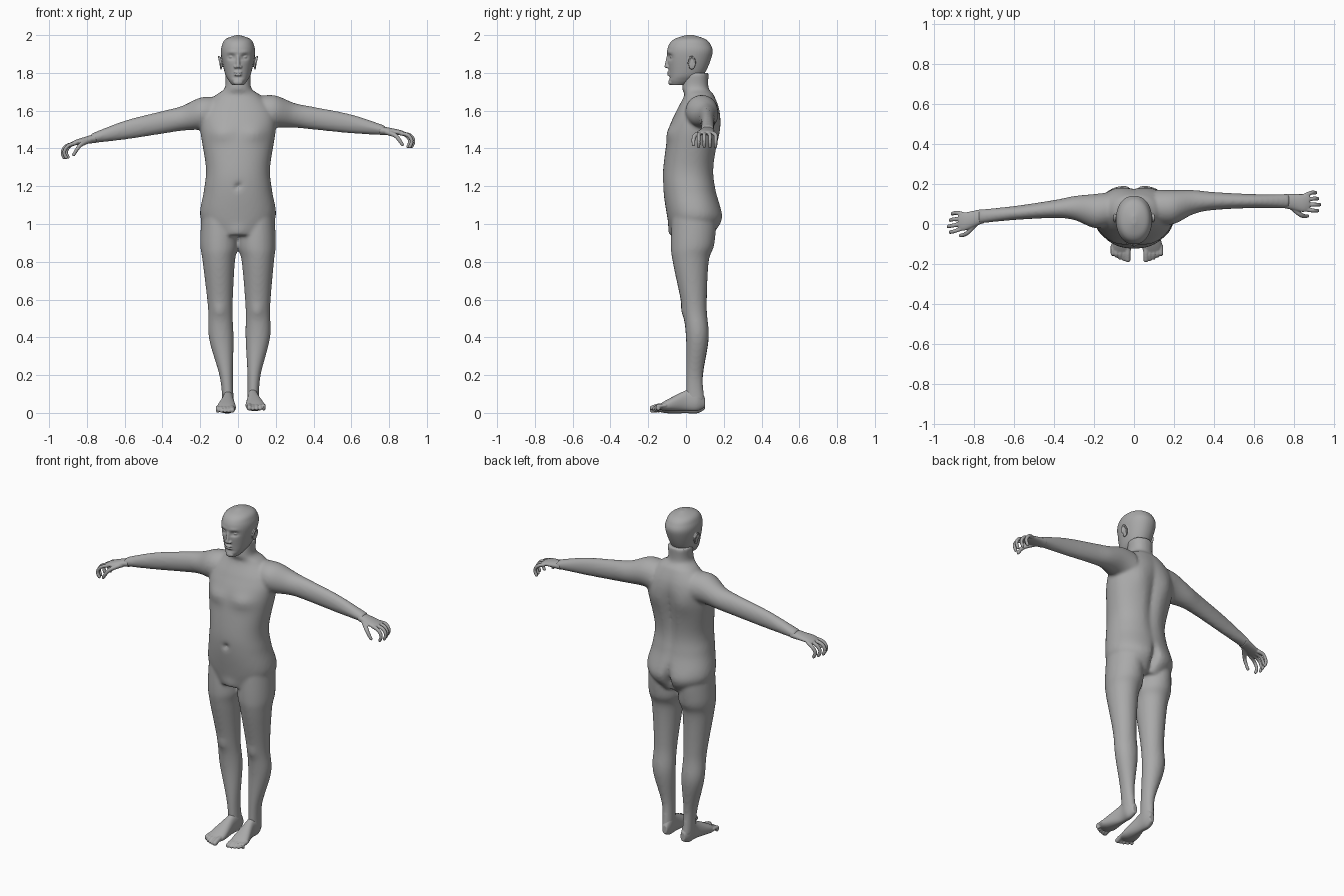
import bpy, bmesh, math
from mathutils import Vector, Matrix

cube = bpy.data.objects.get("Cube")
if cube:
    bpy.data.objects.remove(cube, do_unlink=True)

GREY = (0.4, 0.4, 0.4, 1)
skin = bpy.data.materials.new("plain_grey")
skin.use_nodes = True
skin.diffuse_color = GREY
skin.node_tree.nodes["Principled BSDF"].inputs["Base Color"].default_value = GREY

AXES = {"x": lambda station, a, b: Vector((station, b, a)),
        "y": lambda station, a, b: Vector((a, station, b)),
        "z": lambda station, a, b: Vector((a, b, station))}


def left_pose(point):
    return Vector(point)


def right_arm_pose(point):
    """Mirror to the right, with the arm hanging lower and further forward."""
    x, y, z = point
    bend = x + max(0, x - .77)
    return Vector((-x, y - .1 * bend, z - .055 * bend))


def right_leg_pose(point):
    """Mirror to the right, with the stance shifting toward the ankle."""
    x, y, z = point
    shift = .03 * max(0, 1 - z / .9)
    return Vector((shift - x, y, z - shift * .4))


def spline(rows, steps):
    """Smooth in-between values for a list of equal-length rows."""
    result = []
    last = len(rows) - 1
    for index in range(last):
        quad = [rows[max(index - 1, 0)], rows[index], rows[index + 1], rows[min(index + 2, last)]]
        for step in range(steps):
            t = step / steps
            result.append([b + t / 2 * (c - a + t * (2 * a - 5 * b + 4 * c - d + t * (3 * (b - c) + d - a)))
                           for a, b, c, d in zip(*quad)])
    result.append(list(rows[-1]))
    return result


def skin_rings(bm, rings):
    """Bridge closed rings of points and cap both ends."""
    loops = [[bm.verts.new(point) for point in ring] for ring in rings]
    for lower, upper in zip(loops, loops[1:]):
        for j in range(len(lower)):
            bm.faces.new((lower[j - 1], lower[j], upper[j], upper[j - 1]))
    bm.faces.new(loops[0])
    bm.faces.new(loops[-1])


def bulge(value, power):
    return math.copysign(abs(value) ** power, value)


def loft(bm, rows, axis="z", pose=left_pose, power=1, sides=48):
    """Each row gives a station and the two extents of its rounded section."""
    angles = [math.tau * j / sides for j in range(sides)]
    rings = []
    for station, a_low, a_high, b_low, b_high in spline(rows, 8):
        a_mid, a_radius = (a_low + a_high) / 2, (a_high - a_low) / 2
        b_mid, b_radius = (b_low + b_high) / 2, (b_high - b_low) / 2
        rings.append([pose(AXES[axis](station,
                                      a_mid + a_radius * bulge(math.cos(angle), power),
                                      b_mid + b_radius * bulge(math.sin(angle), power)))
                      for angle in angles])
    skin_rings(bm, rings)


def symmetric(rows):
    """Turn half widths into left and right extents."""
    return [(height, -half, half, front, back) for height, half, front, back in rows]


def ball(bm, centre, radii):
    matrix = Matrix.Translation(centre) @ Matrix.Diagonal((*radii, 1))
    bmesh.ops.create_uvsphere(bm, u_segments=20, v_segments=12, radius=1, matrix=matrix)


def sweep(bm, points, start_radius, end_radius, pose=left_pose, sides=12):
    """Tapered round tube with rounded ends."""
    path = [Vector(point) for point in spline(points, 6)]
    last = len(path) - 1
    rings = []
    for index, centre in enumerate(path):
        tangent = path[min(index + 1, last)] - path[max(index - 1, 0)]
        turn = tangent.to_track_quat("Z", "Y")
        radius = start_radius + (end_radius - start_radius) * index / last
        spoke = Vector((radius, 0, 0))
        rings.append([pose(centre + turn @ (Matrix.Rotation(math.tau * j / sides, 3, "Z") @ spoke))
                      for j in range(sides)])
    skin_rings(bm, rings)
    ball(bm, pose(path[0]), [start_radius] * 3)
    ball(bm, pose(path[-1]), [end_radius] * 3)


def sculpt(bm, centre, width, height, push):
    """Push the surface along y around a point and its mirror, with a soft falloff."""
    x, y, z = centre
    for vert in bm.verts:
        across = (abs(vert.co.x) - x) / width
        deep = (vert.co.y - y) / .06
        up = (vert.co.z - z) / height
        vert.co.y += push * math.exp(-across * across - deep * deep - up * up)


def finish(bm, name, voxel, smoothing):
    """Fuse the overlapping volumes into one soft surface."""
    bmesh.ops.recalc_face_normals(bm, faces=bm.faces)
    mesh = bpy.data.meshes.new(name)
    bm.to_mesh(mesh)
    bm.free()
    mesh.materials.append(skin)
    obj = bpy.data.objects.new(name, mesh)
    bpy.context.collection.objects.link(obj)
    fuse = obj.modifiers.new("fuse", "REMESH")
    fuse.mode = "VOXEL"
    fuse.voxel_size = voxel
    fuse.use_smooth_shade = True
    soften = obj.modifiers.new("soften", "SMOOTH")
    soften.factor = .5
    soften.iterations = smoothing


# Torso and neck
body = bmesh.new()
torso = [(.94, .14, -.08, .14), (1.04, .2, -.1, .19), (1.18, .18, -.12, .16), (1.3, .17, -.12, .15),
         (1.5, .2, -.09, .18), (1.6, .19, -.05, .18), (1.68, .12, -.01, .15), (1.72, .07, -.02, .12),
         (1.8, .07, -.01, .12)]
loft(body, symmetric(torso), power=.9)

# Legs
leg = [(.06, .05, .11, 0, .1), (.2, .05, .12, 0, .09), (.4, .04, .17, 0, .12), (.56, .04, .17, -.02, .11),
       (.8, .02, .19, -.07, .12), (.9, 0, .2, -.08, .15), (1.1, .02, .19, -.07, .15)]
for pose in (left_pose, right_leg_pose):
    loft(body, leg, pose=pose)

# Arms
arm = [(.12, 1.5, 1.68, 0, .17), (.2, 1.51, 1.68, 0, .17), (.3, 1.51, 1.64, .05, .17),
       (.4, 1.5, 1.62, .07, .16), (.6, 1.48, 1.58, .08, .15), (.78, 1.47, 1.52, .08, .15)]
for pose in (left_pose, right_arm_pose):
    loft(body, arm, "x", pose)

# Spine, buttocks, shoulder blades, chest, navel, groin and knees
sculpt(body, (0, .18, 1.38), .03, .2, -.02)
sculpt(body, (0, .19, 1), .02, .08, -.04)
sculpt(body, (.09, .18, 1), .07, .07, .01)
sculpt(body, (.1, .18, 1.5), .05, .07, .01)
sculpt(body, (.09, -.09, 1.48), .07, .04, -.015)
sculpt(body, (0, -.12, 1.2), .013, .015, .02)
sculpt(body, (0, -.09, .96), .04, .03, -.01)
sculpt(body, (.1, -.03, .54), .03, .03, -.01)
finish(body, "body", .009, 6)

# Head
head = bmesh.new()
skull = [(1.735, .03, -.08, 0), (1.76, .05, -.09, .05), (1.8, .07, -.09, .1), (1.9, .09, -.1, .14),
         (1.95, .084, -.09, .13), (1.98, .064, -.06, .1), (2, .01, 0, .04)]
loft(head, symmetric(skull), power=.93)

# Eye sockets, brows and the hollow under the lips
sculpt(head, (.035, -.09, 1.884), .02, .014, .016)
sculpt(head, (.035, -.09, 1.91), .025, .008, -.004)
sculpt(head, (0, -.09, 1.775), .03, .008, .005)

# Chin, nose and lips
ball(head, (0, -.08, 1.75), (.026, .014, .016))
sweep(head, [(0, -.094, 1.89), (0, -.098, 1.865), (0, -.103, 1.835)], .008, .011)
for height in (1.79, 1.803):
    ball(head, (0, -.09, height), (.022, .01, .006))

for side in (1, -1):
    # Nostrils, eyes and ears
    ball(head, (side * .013, -.096, 1.832), (.009, .011, .008))
    ball(head, (side * .035, -.072, 1.884), (.014, .013, .009))
    ball(head, (side * .09, .03, 1.85), (.007, .018, .034))
    rim = [(side * (.095 + .007 * math.sin(turn)), .03 - .018 * math.cos(turn), 1.853 + .033 * math.sin(turn))
           for turn in (0, 1, 2, 3, 4)]
    sweep(head, rim, .005, .005)
finish(head, "head", .004, 2)

# Hands
palm = [(.75, 1.47, 1.52, .08, .15), (.8, 1.47, 1.51, .07, .15), (.85, 1.47, 1.5, .06, .15),
        (.88, 1.47, 1.49, .07, .15)]
for name, pose in (("left_hand", left_pose), ("right_hand", right_arm_pose)):
    hand = bmesh.new()
    loft(hand, palm, "x", pose)
    for finger in range(4):
        y = .073 + .024 * finger
        fan = .006 * (finger - 1)
        short = .01 * abs(finger - 1)
        sweep(hand, [(.86, y, 1.48), (.91 - short, y + fan, 1.47), (.93 - short, y + fan, 1.44),
                     (.92 - short, y + fan, 1.41)], .011, .009, pose)
    # Thumb
    sweep(hand, [(.79, .085, 1.485), (.83, .05, 1.47), (.85, .04, 1.45), (.87, .04, 1.42)], .014, .009, pose)
    finish(hand, name, .004, 2)

# Feet
sole = [(.1, .06, .09, .03, .08), (.06, .05, .11, .01, .14), (0, .05, .11, .01, .12),
        (-.1, .04, .14, .01, .07), (-.15, .05, .13, .02, .04)]
for name, pose in (("left_foot", left_pose), ("right_foot", right_leg_pose)):
    foot = bmesh.new()
    loft(foot, sole, "y", pose, .9)
    for toe in range(5):
        radius = .01 if toe else .014
        x = .06 + .019 * toe
        tip = .002 * toe * toe - .178
        sweep(foot, [(x, -.11, .04), (x, -.15, .035), (x, tip, .012 + radius)], radius, radius, pose)
    finish(foot, name, .004, 2)
